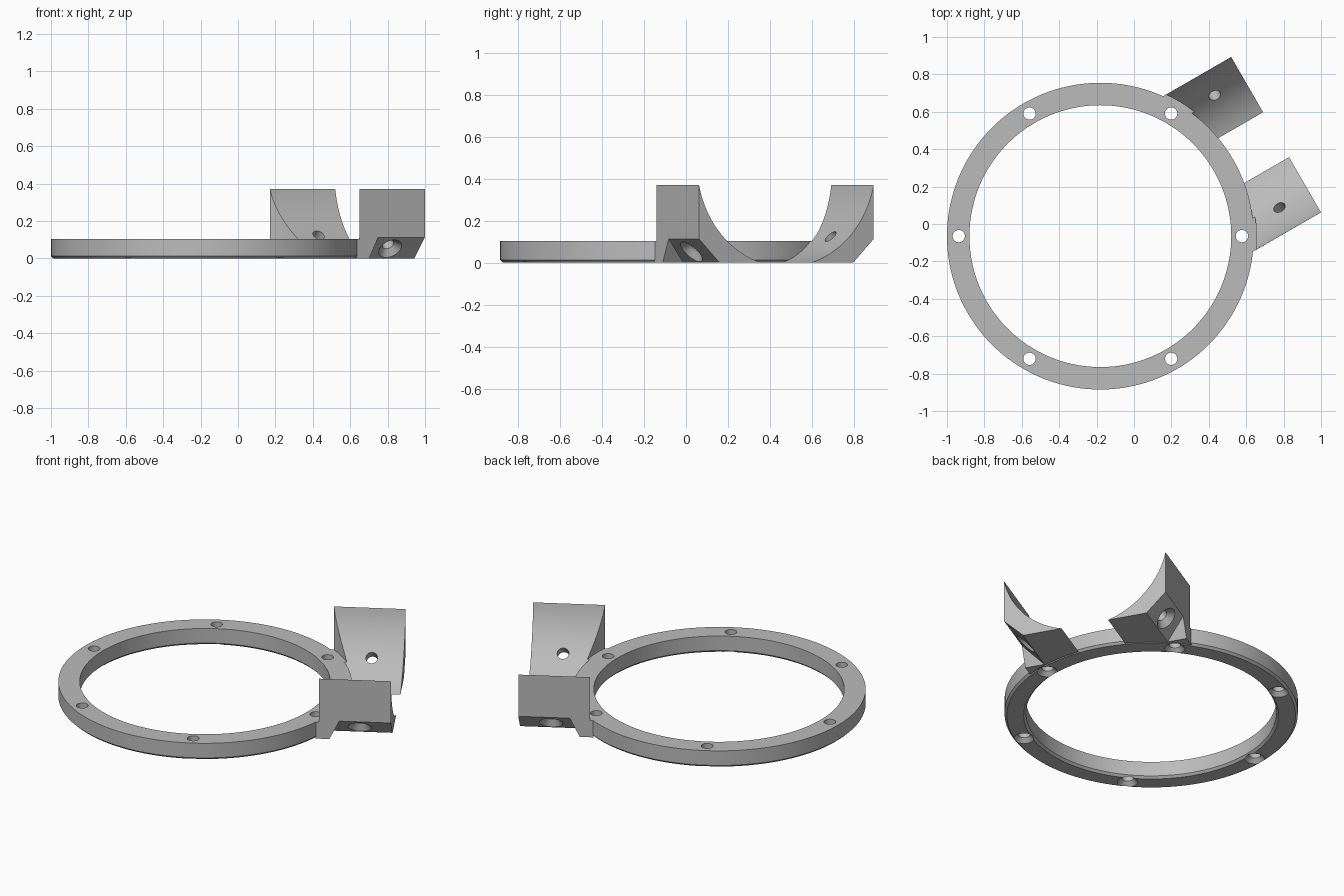
import bpy, bmesh, math
from mathutils import Matrix, Vector

cube = bpy.data.objects.get("Cube")
if cube:
    bpy.data.objects.remove(cube, do_unlink=True)

grey = bpy.data.materials.new("plain grey")
grey.use_nodes = True
COLOUR = (0.5, 0.5, 0.5, 1)
grey.diffuse_color = COLOUR
grey.node_tree.nodes["Principled BSDF"].inputs["Base Color"].default_value = COLOUR

# Main sizes; +x runs radially between the two cradle arms until placed
R_OUT, R_IN, H = 0.82, 0.70, 0.103
CRADLE_R, CRADLE_Z = 0.49, 0.47
ARM_V, ARM_U, ARM_TOP = 0.48, 1.085, 0.37
PLACE = Matrix.Translation((-0.18, -0.065, 0)) @ Matrix.Rotation(math.radians(30), 4, 'Z')


def finish(bm, name):
    bmesh.ops.recalc_face_normals(bm, faces=bm.faces)
    mesh = bpy.data.meshes.new(name)
    bm.to_mesh(mesh)
    bm.free()
    mesh.materials.append(grey)
    ob = bpy.data.objects.new(name, mesh)
    bpy.context.collection.objects.link(ob)
    return ob


def lathe(name, profile, steps, closed=True, matrix=Matrix()):
    """Spin an (r, z) outline about z; open outlines get capped ends."""
    bm = bmesh.new()
    loops = []
    for r, z in profile:
        loops.append([bm.verts.new(matrix @ Vector((r * math.cos(a), r * math.sin(a), z)))
                      for a in (math.tau * i / steps for i in range(steps))])
    pairs = list(zip(loops, loops[1:] + loops[:1])) if closed else list(zip(loops, loops[1:]))
    for a, b in pairs:
        for i in range(steps):
            j = (i + 1) % steps
            bm.faces.new((a[i], a[j], b[j], b[i]))
    if not closed:
        bm.faces.new(loops[0])
        bm.faces.new(loops[-1])
    return finish(bm, name)


def prism(name, outline, near, far):
    """Extrude a (y, z) outline along x; near gives the start x for each z."""
    bm = bmesh.new()
    a = [bm.verts.new((near(z), y, z)) for y, z in outline]
    b = [bm.verts.new((far, y, z)) for y, z in outline]
    bm.faces.new(a)
    bm.faces.new(b)
    for i in range(len(a)):
        j = (i + 1) % len(a)
        bm.faces.new((a[i], a[j], b[j], b[i]))
    return finish(bm, name)


def screw_cutter(matrix, depth, head):
    """Countersunk hole entering at the origin and running along +z."""
    shank = 0.033
    return lathe("screw_cutter", [(head + 0.02, -0.02), (head, 0), (shank, head - shank),
                                  (shank, depth)], 32, False, matrix)


def cut(ob, cutters):
    for c in cutters:
        c.hide_render = True
        mod = ob.modifiers.new("cut", 'BOOLEAN')
        mod.operation = 'DIFFERENCE'
        mod.solver = 'EXACT'
        mod.object = c
    bpy.context.view_layer.update()
    done = bpy.data.meshes.new_from_object(ob.evaluated_get(bpy.context.evaluated_depsgraph_get()))
    ob.modifiers.clear()
    ob.data = done
    for c in cutters:
        bpy.data.objects.remove(c, do_unlink=True)


# Flat ring with small chamfers underneath and six countersunk holes
C = 0.013
ring = lathe("mounting_ring", [(R_IN + C, 0), (R_OUT - C, 0), (R_OUT, C), (R_OUT, H),
                               (R_IN, H), (R_IN, C)], 144)
cut(ring, [screw_cutter(Matrix.Rotation(math.radians(30 + 60 * k), 4, 'Z')
                        @ Matrix.Translation((0.757, 0, 0)), 0.2, 0.057) for k in range(6)])

# Cradle arm: concave inner side, upright outer side, knife edge on top
a0 = math.acos((CRADLE_Z - ARM_TOP) / CRADLE_R)
a1 = math.acos(CRADLE_Z / CRADLE_R)
N = 28
arc = []
for i in range(N + 1):
    a = a0 + (a1 - a0) * i / N
    arc.append((CRADLE_R * math.sin(a), CRADLE_Z - CRADLE_R * math.cos(a)))
arm = prism("cradle_arm_left", [(ARM_V, 0)] + arc, lambda z: 0.5, ARM_U)

# Sloped relief under the outer edge, then the screw hole square to it
E = 0.05
chamfer = prism("chamfer_cutter", [(ARM_V - 0.113 - E, -E), (ARM_V + E, 0.113 + E), (ARM_V + E, -E)],
                lambda z: 0.74 + 0.5 * z, 1.3)
entry = Vector((0.906, 0.4185, 0.0515))
screw = screw_cutter(Matrix.Translation(entry) @ Matrix.Rotation(math.radians(45), 4, 'X'),
                     0.25, 0.066)
# Clearance for the ring, a little wider above its top face
clear = lathe("ring_cutter", [(R_OUT - 0.002, -0.1), (R_OUT - 0.002, H), (R_OUT + 0.014, H),
                              (R_OUT + 0.014, 0.6)], 144, False)
cut(arm, [clear, chamfer, screw])

# Matching arm on the other side
bm = bmesh.new()
bm.from_mesh(arm.data)
bmesh.ops.scale(bm, vec=(1, -1, 1), verts=bm.verts)
other = finish(bm, "cradle_arm_right")

# Place the parts and shade the round faces
for ob in (ring, arm, other):
    ob.data.transform(PLACE)
    if not ob.data.materials:
        ob.data.materials.append(grey)
    bpy.ops.object.select_all(action='DESELECT')
    ob.select_set(True)
    bpy.context.view_layer.objects.active = ob
    bpy.ops.object.shade_smooth_by_angle(angle=math.radians(25))
